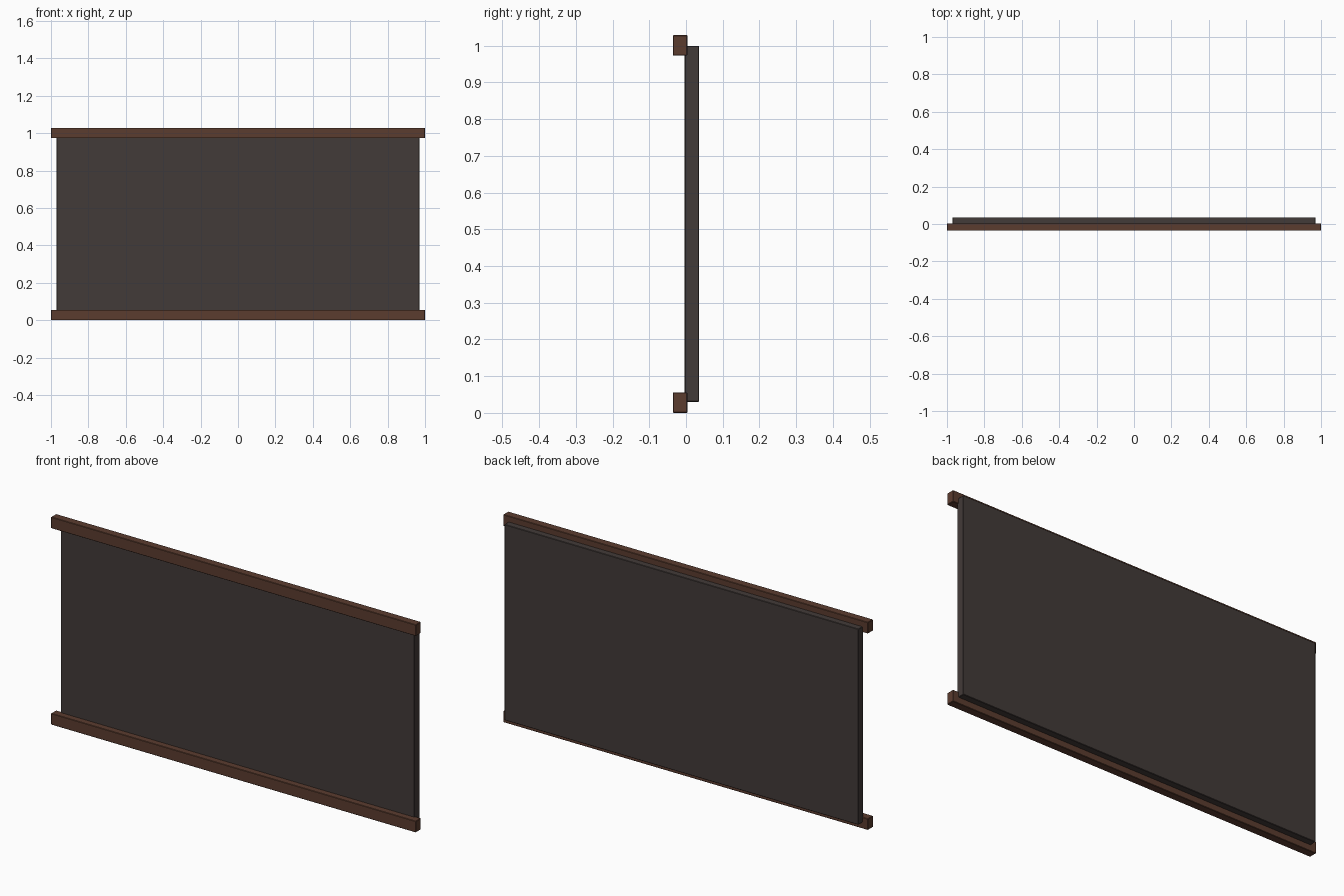
import bpy

if "Cube" in bpy.data.objects:
    bpy.data.objects.remove(bpy.data.objects["Cube"])


def material(name, color):
    m = bpy.data.materials.new(name)
    m.diffuse_color = color
    m.use_nodes = True
    m.node_tree.nodes["Principled BSDF"].inputs["Base Color"].default_value = m.diffuse_color
    return m


def box(name, lo, hi, mat):
    bpy.ops.mesh.primitive_cube_add(size=1, location=[(a + b) / 2 for a, b in zip(lo, hi)])
    ob = bpy.context.object
    ob.name = name
    ob.scale = [b - a for a, b in zip(lo, hi)]
    bpy.ops.object.transform_apply(location=False, rotation=False, scale=True)
    ob.data.materials.append(mat)
    # slightly eased edges
    bev = ob.modifiers.new("eased_edges", 'BEVEL')
    bev.width = 0.002
    bev.segments = 1
    return ob


wood = material("brown_wood", (0.105, 0.045, 0.028, 1))
dark = material("dark_panel", (0.055, 0.043, 0.04, 1))

# Backing panel
box("panel", (-0.97, -0.004, 0.03), (0.97, 0.036, 1.0), dark)

# Horizontal rails on the front face
for name, z in (("bottom_rail", 0.0), ("top_rail", 0.973)):
    box(name, (-1, -0.036, z), (1, 0.004, z + 0.056), wood)
